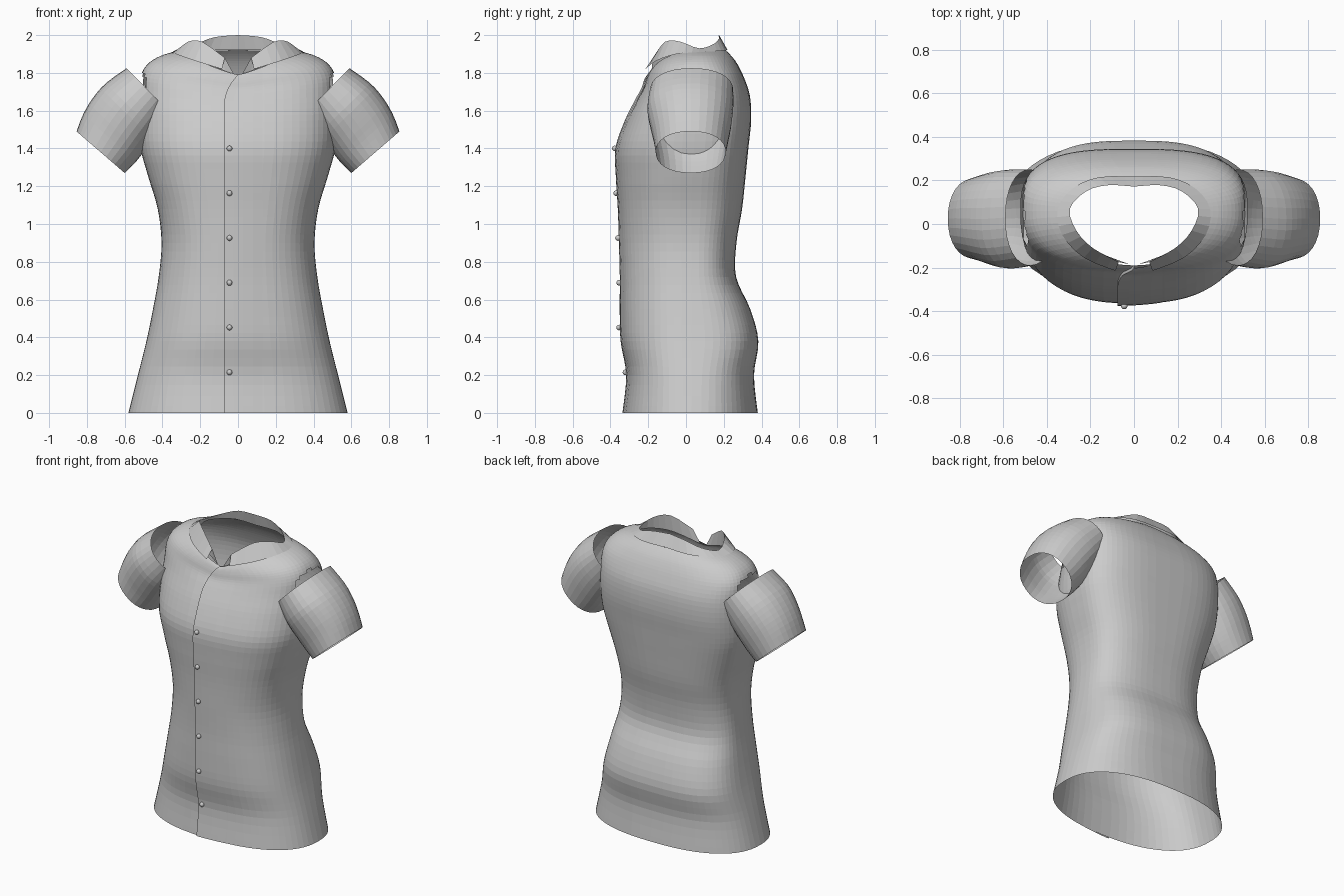
import bpy, bmesh, math
from mathutils import Vector

if "Cube" in bpy.data.objects:
    bpy.data.objects.remove(bpy.data.objects["Cube"])

cloth = bpy.data.materials.new("grey cloth")
cloth.diffuse_color = (0.6, 0.6, 0.6, 1)
cloth.use_nodes = True
cloth.node_tree.nodes["Principled BSDF"].inputs["Base Color"].default_value = cloth.diffuse_color


def loft(name, rows, closed=False):
    """Skin a list of equally long point rows with quads."""
    bm = bmesh.new()
    grid = [[bm.verts.new(p) for p in row] for row in rows]
    n = len(rows[0])
    for a, b in zip(grid, grid[1:]):
        for i in range(n if closed else n - 1):
            j = (i + 1) % n
            bm.faces.new((a[i], a[j], b[j], b[i]))
    bmesh.ops.recalc_face_normals(bm, faces=bm.faces)
    mesh = bpy.data.meshes.new(name)
    bm.to_mesh(mesh)
    bm.free()
    mesh.materials.append(cloth)
    ob = bpy.data.objects.new(name, mesh)
    bpy.context.collection.objects.link(ob)
    return ob


def spline(keys, t):
    """Catmull-Rom through tuples, t counted in keys."""
    i = min(int(t), len(keys) - 2)
    u = t - i
    p = [keys[max(0, min(len(keys) - 1, i + k))] for k in (-1, 0, 1, 2)]
    return [0.5 * (2 * b + (c - a) * u + (2 * a - 5 * b + 4 * c - d) * u * u
                   + (3 * b - a - 3 * c + d) * u ** 3) for a, b, c, d in zip(*p)]


# Torso sections: side z, half width, front y, back y, front z, back z, front and back squareness
TORSO = [
    (0.00, 0.58, -0.325, 0.38, 0.00, 0.00, 2.3, 2.4),
    (0.20, 0.53, -0.305, 0.36, 0.20, 0.20, 2.4, 2.6),
    (0.38, 0.485, -0.335, 0.383, 0.38, 0.38, 2.4, 2.9),
    (0.55, 0.45, -0.34, 0.34, 0.55, 0.55, 2.4, 2.8),
    (0.72, 0.42, -0.34, 0.265, 0.72, 0.72, 2.4, 2.6),
    (0.90, 0.405, -0.345, 0.267, 0.90, 0.90, 2.4, 2.6),
    (1.08, 0.425, -0.35, 0.297, 1.08, 1.08, 2.5, 2.7),
    (1.25, 0.475, -0.36, 0.315, 1.25, 1.25, 2.5, 2.8),
    (1.40, 0.515, -0.362, 0.33, 1.40, 1.40, 2.5, 2.9),
    (1.55, 0.522, -0.315, 0.345, 1.54, 1.55, 2.5, 3.0),
    (1.68, 0.52, -0.26, 0.338, 1.65, 1.68, 2.5, 3.0),
    (1.78, 0.515, -0.225, 0.305, 1.71, 1.78, 2.5, 2.9),
    (1.845, 0.48, -0.212, 0.27, 1.75, 1.85, 2.4, 2.6),
    (1.89, 0.41, -0.202, 0.24, 1.775, 1.89, 2.2, 2.4),
    (1.915, 0.325, -0.19, 0.21, 1.79, 1.92, 2.1, 2.2),
]
LAST = len(TORSO) - 1


def sgnpow(v, e):
    return math.copysign(abs(v) ** e, v)


def torso_point(t, ang):
    z, hw, yf, yb, zf, zb, pf, pb = spline(TORSO, t)
    yc = 0.03 + 0.03 * min(1, max(0, (z - 1.2) / 0.5))
    p = pb if math.sin(ang) > 0 else pf
    c, s = sgnpow(math.cos(ang), 2 / p), sgnpow(math.sin(ang), 2 / p)
    y = yc + s * ((yb - yc) if s > 0 else (yc - yf))
    if s > 0:
        z += (zb - z) * s ** 3
    else:
        z += (zf - z) * (1 - abs(c) ** 1.2)
    return Vector((hw * c, y, z))


def front_point(t, x):
    keys = spline(TORSO, t)
    return torso_point(t, -math.acos(sgnpow(x / keys[1], keys[6] / 2)))


SEG, SUB = 64, 4
steps = [i / SUB for i in range(LAST * SUB + 1)]
torso = loft("shirt_body",
             [[torso_point(t, 2 * math.pi * k / SEG) for k in range(SEG)] for t in steps], True)

# Arm openings
bm = bmesh.new()
bm.from_mesh(torso.data)
holes = []
for f in bm.faces:
    c = f.calc_center_median()
    if abs(c.x) > 0.44 and ((c.y - 0.05) / 0.15) ** 2 + ((c.z - 1.68) / 0.13) ** 2 < 1:
        holes.append(f)
bmesh.ops.delete(bm, geom=holes, context='FACES')
bm.to_mesh(torso.data)
bm.free()

# Sleeves: top x, top z, bottom x, bottom z, front y, back y
SLEEVE = [
    (0.59, 1.825, 0.36, 1.59, -0.19, 0.25),
    (0.70, 1.745, 0.43, 1.48, -0.205, 0.25),
    (0.77, 1.665, 0.49, 1.395, -0.19, 0.24),
    (0.82, 1.58, 0.54, 1.33, -0.172, 0.225),
    (0.855, 1.49, 0.60, 1.27, -0.16, 0.21),
]
for side, label in ((-1, "left"), (1, "right")):
    rows = []
    for i in range(13):
        tx, tz, bx, bz, yf, yb = spline(SLEEVE, i / 3)
        row = []
        for k in range(32):
            a = 2 * math.pi * k / 32
            c, s = sgnpow(math.cos(a), 2 / 2.2), sgnpow(math.sin(a), 2 / 2.2)
            row.append((side * ((tx + bx) / 2 + s * (tx - bx) / 2),
                        (yf + yb) / 2 + c * (yb - yf) / 2,
                        (tz + bz) / 2 + s * (tz - bz) / 2))
        rows.append(row)
    loft(label + "_sleeve", rows, True)

# Collar: inner foot, fold and outer edge, from centre back to front tip
INNER = [(0, 0.19, 1.92), (0.15, 0.19, 1.92), (0.25, 0.14, 1.915), (0.305, 0.07, 1.905),
         (0.265, -0.03, 1.89), (0.18, -0.12, 1.855), (0.02, -0.185, 1.79)]
FOLD = [(0, 0.172, 2.0), (0.12, 0.178, 1.99), (0.22, 0.15, 1.955), (0.295, 0.07, 1.93),
        (0.265, -0.03, 1.965), (0.19, -0.11, 1.965), (0.07, -0.175, 1.88)]
OUTER = [(0, 0.218, 1.925), (0.16, 0.215, 1.92), (0.28, 0.165, 1.915), (0.35, 0.07, 1.91),
         (0.33, -0.05, 1.90), (0.23, -0.155, 1.865), (0.085, -0.215, 1.82)]
for side, label in ((-1, "left"), (1, "right")):
    rows = []
    for path in (INNER, FOLD, OUTER):
        pts = [spline(path, i / 3) for i in range(19)]
        rows.append([(side * x, y, z) for x, y, z in pts])
    loft(label + "_collar", rows)

# Button placket: overlapping front edge that curves in at the neck
rows = []
for t in steps:
    z = front_point(t, 0).z
    u = max(0, min(1, (z - 1.62) / 0.17))
    left = -0.075 + 0.075 * u * u
    row = [front_point(t, left)]
    for k in range(5):
        p = front_point(t, left + (0.13 - left) * k / 4)
        row.append(p + Vector((0, -0.013 + 0.003 * k, 0)))
    rows.append(row)
loft("button_placket", rows)

# Buttons
for i in range(6):
    z = 0.215 + 0.237 * i
    t = next(j / 100 for j in range(LAST * 100) if front_point(j / 100, -0.045).z >= z)
    p = front_point(t, -0.045)
    bpy.ops.mesh.primitive_uv_sphere_add(segments=12, ring_count=8, radius=0.015,
                                         location=(p.x, p.y - 0.015, z))
    ob = bpy.context.object
    ob.name = "button_%d" % (i + 1)
    ob.data.materials.append(cloth)
    bpy.ops.object.shade_smooth_by_angle()
